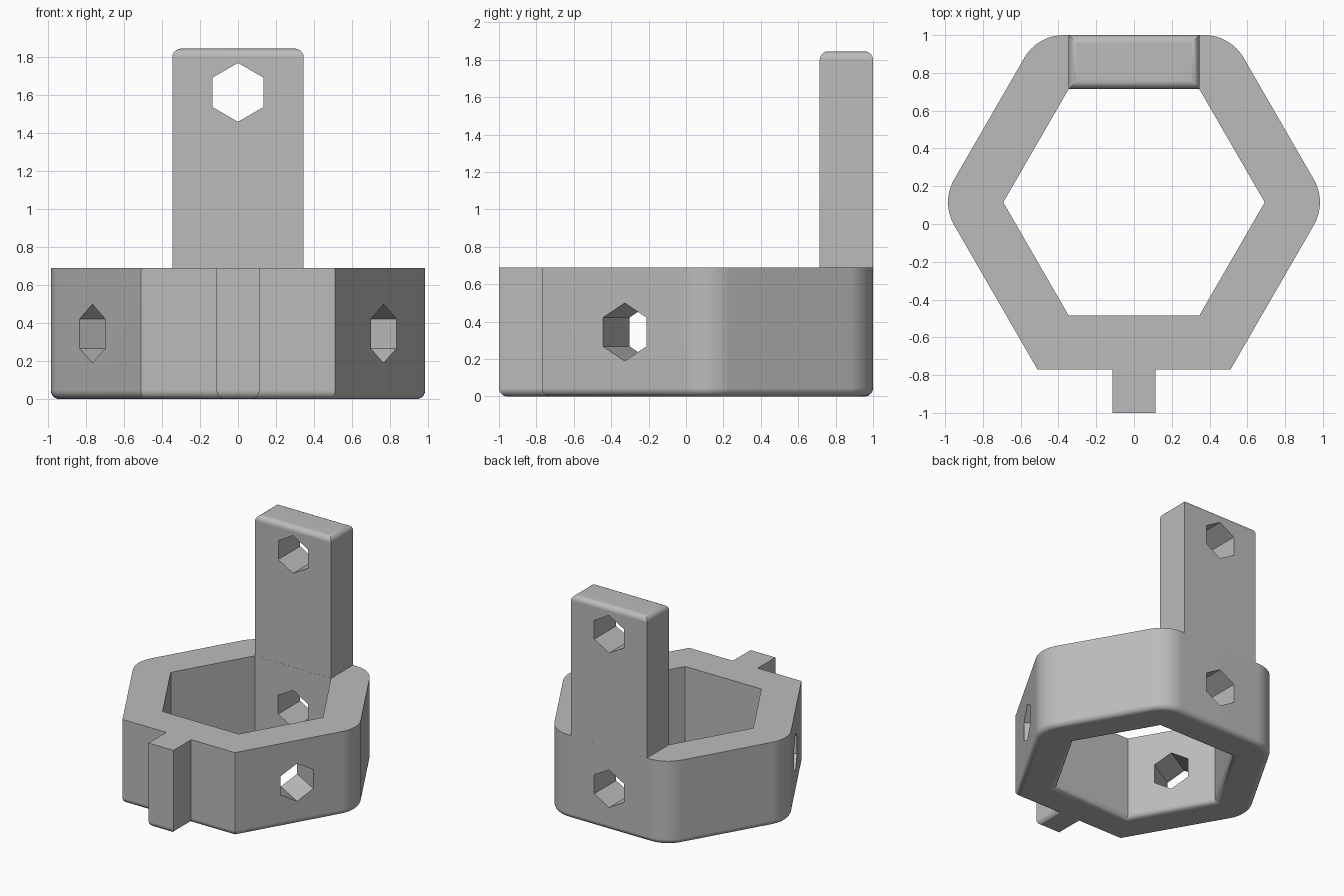
import bpy
import bmesh
from math import cos, sin, pi, radians
from mathutils import Matrix, Vector

if "Cube" in bpy.data.objects:
    bpy.data.objects.remove(bpy.data.objects["Cube"])

CENTRE = Vector((0, 0.115, 0))   # axis of the hexagonal ring
OUTER, INNER = 1.022, 0.692      # corner radii of the ring
RING_H, TOP = 0.69, 1.845
FILLET, CORNER = 0.045, 0.24     # edge fillet and plan corner radius
HOLE_R = 0.155

grey = bpy.data.materials.new("plain grey")
grey.use_nodes = True
grey.diffuse_color = (0.5, 0.5, 0.5, 1)
grey.node_tree.nodes["Principled BSDF"].inputs["Base Color"].default_value = (0.5, 0.5, 0.5, 1)


def to_object(bm, name):
    bmesh.ops.recalc_face_normals(bm, faces=bm.faces)
    mesh = bpy.data.meshes.new(name)
    bm.to_mesh(mesh)
    bm.free()
    mesh.materials.append(grey)
    obj = bpy.data.objects.new(name, mesh)
    bpy.context.collection.objects.link(obj)
    return obj


def loft(name, loops):
    """Closed solid skinned through loops of equal length."""
    bm = bmesh.new()
    rings = [[bm.verts.new(p) for p in loop] for loop in loops]
    for a, b in zip(rings, rings[1:]):
        for i in range(len(a)):
            bm.faces.new((a[i - 1], a[i], b[i], b[i - 1]))
    bm.faces.new(rings[0])
    bm.faces.new(rings[-1])
    return to_object(bm, name)


def hexagon(radius, z=0):
    return [CENTRE + Vector((radius * cos(k * pi / 3), radius * sin(k * pi / 3), z)) for k in range(6)]


def round_level(obj, z):
    """Fillet every edge lying at the given height."""
    bm = bmesh.new()
    bm.from_mesh(obj.data)
    edges = [e for e in bm.edges if all(abs(v.co.z - z) < 1e-4 for v in e.verts)]
    bmesh.ops.bevel(bm, geom=edges, offset=FILLET, segments=5, profile=0.5, affect='EDGES')
    bm.to_mesh(obj.data)
    bm.free()


def hole_cutter(angle, z):
    """Hexagonal bar, point up, running outward through one wall."""
    direction = Vector((cos(angle), sin(angle), 0))
    bm = bmesh.new()
    bmesh.ops.create_cone(bm, cap_ends=True, segments=6, radius1=HOLE_R, radius2=HOLE_R, depth=0.8)
    # Put a corner of the bar on its local y axis, which becomes up
    if not any(abs(v.co.x) < 1e-4 for v in bm.verts):
        bmesh.ops.rotate(bm, verts=bm.verts, matrix=Matrix.Rotation(pi / 6, 3, 'Z'))
    up = Vector((0, 0, 1))
    turn = Matrix((up.cross(direction), up, direction)).transposed()
    bmesh.ops.transform(bm, matrix=turn.to_4x4(), verts=bm.verts)
    bmesh.ops.translate(bm, verts=bm.verts, vec=CENTRE + direction * 0.74 + up * z)
    return to_object(bm, "hole_cutter")


def cut(obj, cutters):
    for cutter in cutters:
        mod = obj.modifiers.new("cut", 'BOOLEAN')
        mod.operation, mod.solver, mod.object = 'DIFFERENCE', 'EXACT', cutter
    graph = bpy.context.evaluated_depsgraph_get()
    mesh = bpy.data.meshes.new_from_object(obj.evaluated_get(graph))
    obj.modifiers.clear()
    obj.data = mesh
    for cutter in cutters:
        bpy.data.objects.remove(cutter)


def finish(obj):
    bpy.ops.object.select_all(action='DESELECT')
    obj.select_set(True)
    bpy.context.view_layer.objects.active = obj
    bpy.ops.object.shade_smooth_by_angle(angle=radians(30))
    obj.modifiers.new("even_shading", 'WEIGHTED_NORMAL').keep_sharp = True


# Ring outline: side and back corners rounded, front corners sharp, tab in front
outline = []
for k, corner in enumerate(hexagon(OUTER)):
    if k in (4, 5):
        outline.append(corner)
        if k == 4:
            front = corner.y
            outline += [Vector(p) for p in ((-0.113, front, 0), (-0.113, -1, 0),
                                            (0.113, -1, 0), (0.113, front, 0))]
        continue
    outward = (corner - CENTRE).normalized()
    pivot = corner - outward * CORNER / cos(pi / 6)
    for i in range(9):
        a = k * pi / 3 + (i / 8 - 0.5) * pi / 3
        outline.append(pivot + CORNER * Vector((cos(a), sin(a), 0)))

ring = loft("ring_with_tab", [outline, [p + Vector((0, 0, RING_H)) for p in outline]])
round_level(ring, 0)

# Bore, flared at the foot to leave a rounded inner lip
levels = [hexagon(INNER + FILLET / cos(pi / 6), -0.1)]
for i in range(6):
    t = i / 5 * pi / 2
    levels.append(hexagon(INNER + FILLET * (1 - sin(t)) / cos(pi / 6), FILLET * (1 - cos(t))))
levels.append(hexagon(INNER, RING_H + 0.1))
bore = loft("bore_cutter", levels)
cut(ring, [bore] + [hole_cutter(a, RING_H / 2) for a in (pi / 2, -pi / 6, -5 * pi / 6)])
finish(ring)

# Upright mounting post on the back wall
plan = [(-0.346, 0.715), (0.346, 0.715), (0.346, 1), (-0.346, 1)]
post = loft("mounting_post", [[Vector((x, y, z)) for x, y in plan] for z in (RING_H, TOP)])
round_level(post, TOP)
cut(post, [hole_cutter(pi / 2, 1.615)])
finish(post)
